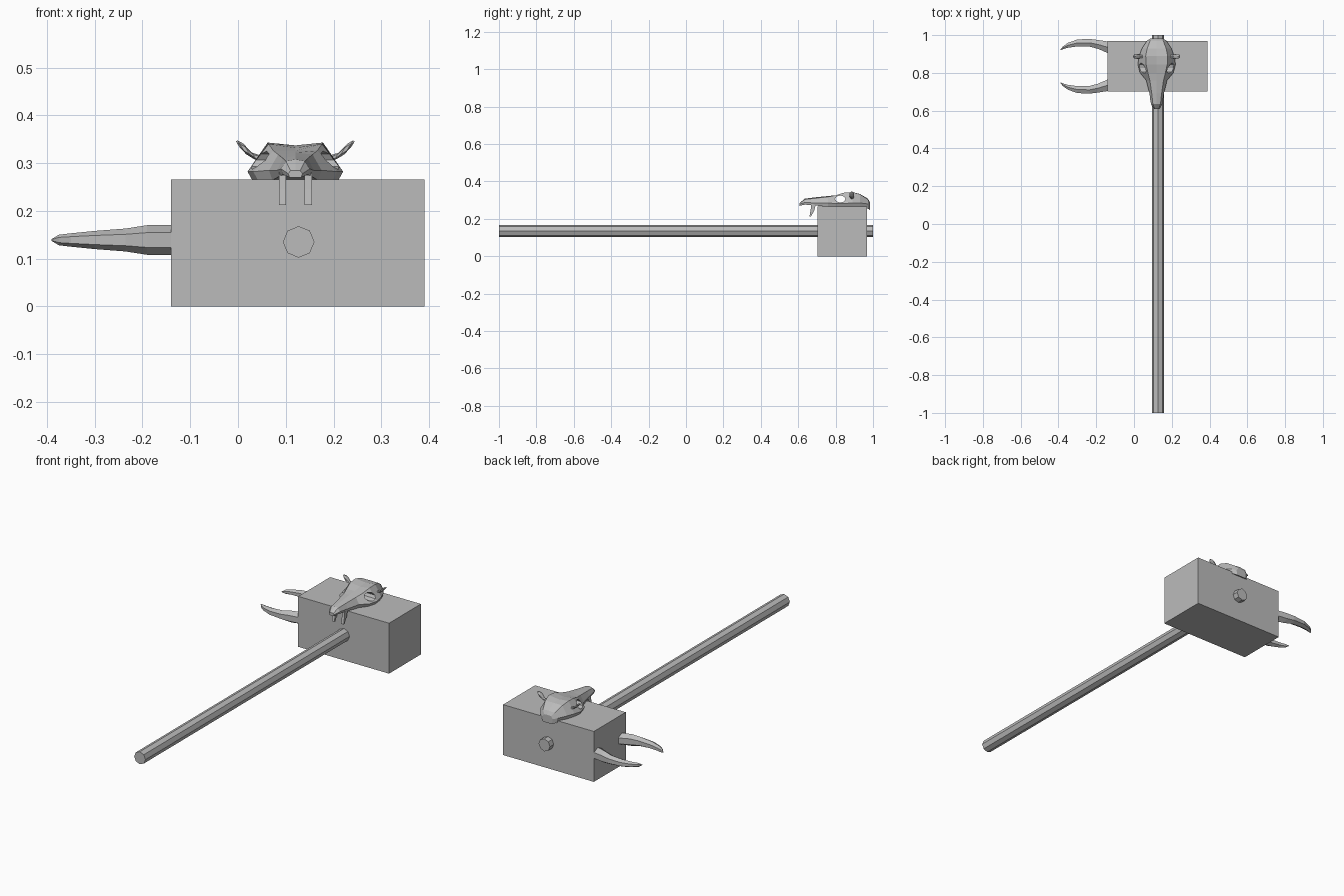
import bpy, bmesh, math
from mathutils import Vector

cube = bpy.data.objects.get("Cube")
if cube:
    bpy.data.objects.remove(cube, do_unlink=True)

grey = bpy.data.materials.new("plain_grey")
grey.use_nodes = True
grey.diffuse_color = (0.5, 0.5, 0.5, 1)
grey.node_tree.nodes["Principled BSDF"].inputs["Base Color"].default_value = (0.5, 0.5, 0.5, 1)

HEAD_Y = 0.835    # middle of the hammer head, front to back
SKULL_X = 0.12    # mirror line of the skull


def loft(name, rings):
    """Skin a closed solid over rings with equal point counts."""
    bm = bmesh.new()
    rows = [[bm.verts.new(p) for p in ring] for ring in rings]
    n = len(rows[0])
    for a, b in zip(rows, rows[1:]):
        for i in range(n):
            j = (i + 1) % n
            bm.faces.new((a[i], a[j], b[j], b[i]))
    bm.faces.new(rows[0])
    bm.faces.new(rows[-1])
    bmesh.ops.recalc_face_normals(bm, faces=bm.faces)
    mesh = bpy.data.meshes.new(name)
    bm.to_mesh(mesh)
    bm.free()
    mesh.materials.append(grey)
    obj = bpy.data.objects.new(name, mesh)
    bpy.context.collection.objects.link(obj)
    return obj


def ring(center, u, v, sides):
    """Ellipse spanned by the vectors u and v, first point along u."""
    c, u, v = Vector(center), Vector(u), Vector(v)
    steps = [2 * math.pi * i / sides for i in range(sides)]
    return [c + u * math.cos(t) + v * math.sin(t) for t in steps]


# Hammer head block
x0, x1, y0, y1, top = -0.14, 0.39, 0.702, 0.968, 0.266
loft("hammer_head", [[(x0, y0, z), (x1, y0, z), (x1, y1, z), (x0, y1, z)] for z in (0, top)])

# Octagonal handle through the block
loft("handle", [ring((0.127, y, 0.135), (0.033, 0, 0), (0, 0, 0.033), 8) for y in (-1, 1)])

# Pair of curved claws: x, inner offset, outer offset, half height
claw = [(-0.13, 0.066, 0.130, 0.031), (-0.19, 0.092, 0.139, 0.031),
        (-0.235, 0.104, 0.145, 0.024), (-0.30, 0.105, 0.142, 0.019),
        (-0.35, 0.098, 0.124, 0.014), (-0.375, 0.091, 0.106, 0.011),
        (-0.39, 0.085, 0.089, 0.002)]
for name, side in (("back_claw", 1), ("front_claw", -1)):
    loft(name, [ring((x, HEAD_Y + side * (a + b) / 2, 0.139),
                     (0, 0, h), (0, (b - a) / 2 * 1.15, 0), 6) for x, a, b, h in claw])

# Skull: y, crown z, brow (width, z), cheek (width, z), base (width, z)
stations = [
    (0.608, 0.285, 0.010, 0.284, 0.015, 0.278, 0.012, 0.270),
    (0.635, 0.308, 0.020, 0.304, 0.030, 0.288, 0.026, 0.276),
    (0.690, 0.315, 0.026, 0.310, 0.038, 0.285, 0.034, 0.272),
    (0.760, 0.322, 0.036, 0.318, 0.055, 0.285, 0.048, 0.264),
    (0.800, 0.326, 0.046, 0.326, 0.088, 0.282, 0.078, 0.264),
    (0.845, 0.332, 0.056, 0.340, 0.100, 0.282, 0.090, 0.264),
    (0.890, 0.337, 0.058, 0.343, 0.093, 0.285, 0.084, 0.264),
    (0.930, 0.333, 0.050, 0.332, 0.078, 0.285, 0.070, 0.262),
    (0.972, 0.308, 0.034, 0.305, 0.050, 0.280, 0.044, 0.255),
    (0.983, 0.290, 0.020, 0.288, 0.030, 0.275, 0.026, 0.248),
]
sections = []
for y, crown, bw, bz, cw, cz, ow, oz in stations:
    half = [(bw, bz), (cw, cz), (ow, oz)]
    sections.append([(SKULL_X, y, crown)]
                    + [(SKULL_X + w, y, z) for w, z in half]
                    + [(SKULL_X - w, y, z) for w, z in reversed(half)])
skull = loft("skull", sections)

# Eye sockets cut right through the skull
cutter = loft("eye_socket_cutter", [ring((SKULL_X + x, 0.825, 0.306), (0, 0.028, 0), (0, 0, 0.019), 8)
                                    for x in (-0.2, 0.2)])
cutter.hide_render = True
cut = skull.modifiers.new("eye_sockets", 'BOOLEAN')
cut.operation = 'DIFFERENCE'
cut.solver = 'EXACT'
cut.object = cutter
bpy.context.view_layer.update()
carved = bpy.data.meshes.new_from_object(skull.evaluated_get(bpy.context.evaluated_depsgraph_get()))
skull.modifiers.clear()
skull.data = carved
bpy.data.objects.remove(cutter, do_unlink=True)

# Side nubs and fangs, mirrored across the skull
nub = [(0.070, 0.310, 0.008), (0.086, 0.314, 0.010), (0.100, 0.326, 0.019),
       (0.112, 0.333, 0.018), (0.121, 0.340, 0.007)]
fang = [(0.682, 0.280, 0.012), (0.676, 0.245, 0.010), (0.664, 0.212, 0.004)]
for label, s in (("left", 1), ("right", -1)):
    loft(label + "_nub", [ring((SKULL_X + s * x, 0.887, z), (s * r * 0.5, 0, r * 0.8),
                               (0, 0.6 * r + 0.003, 0), 6) for x, z, r in nub])
    loft(label + "_fang", [ring((SKULL_X + s * 0.027, y, z), (0.0075, r, 0),
                                (-0.0075, r, 0), 4) for y, z, r in fang])
